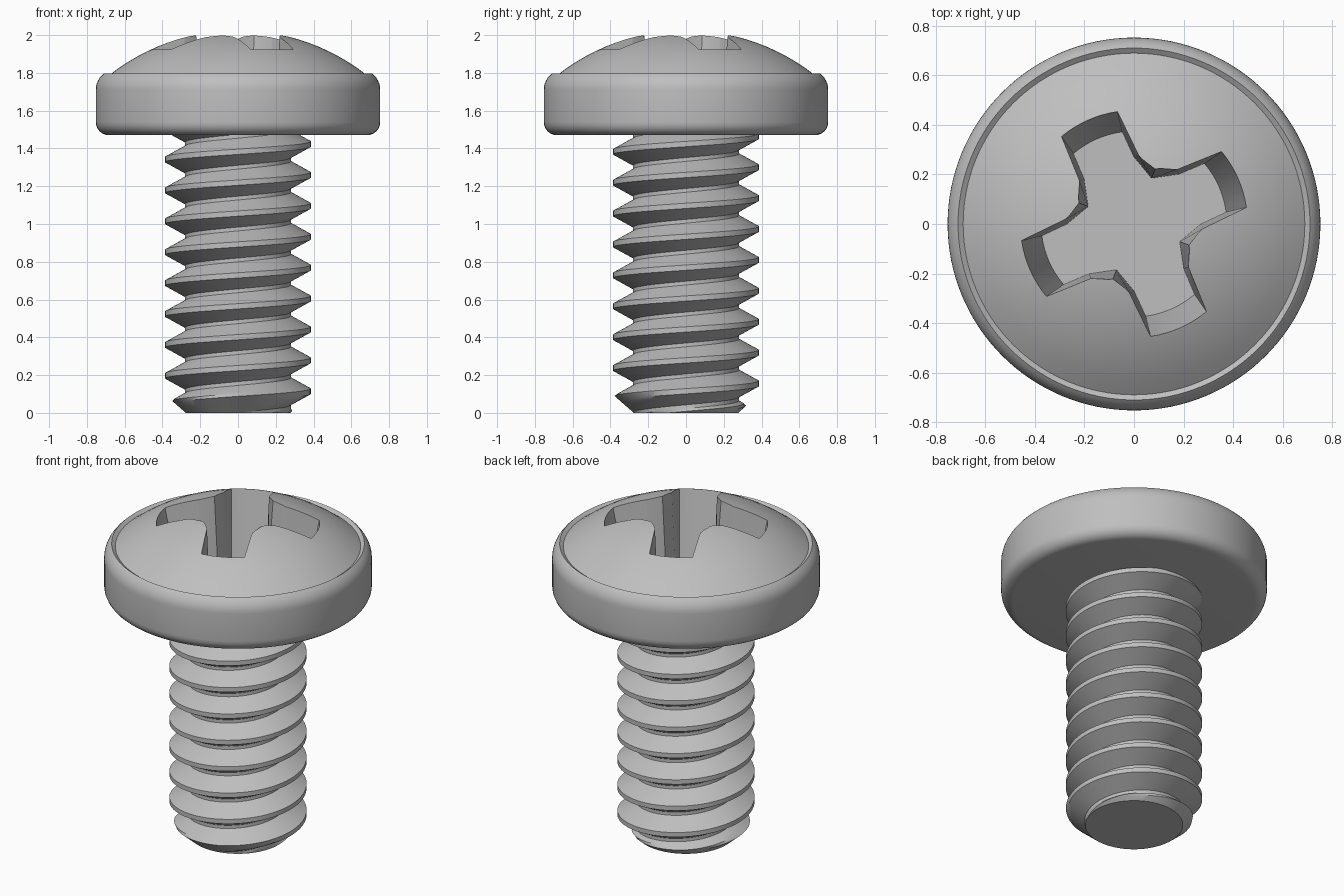
import bpy, bmesh
from math import sin, cos, pi, asin, sqrt, radians, ceil

cube = bpy.data.objects.get("Cube")
if cube:
    bpy.data.objects.remove(cube)

steel = bpy.data.materials.new("plain_grey_steel")
steel.use_nodes = True
COLOUR = (0.52, 0.52, 0.52, 1)
steel.diffuse_color = COLOUR
steel.node_tree.nodes["Principled BSDF"].inputs["Base Color"].default_value = COLOUR


def finish(bm, name):
    """Weld, orient and link a mesh as a named object."""
    bmesh.ops.remove_doubles(bm, verts=bm.verts, dist=0.0002)
    bmesh.ops.recalc_face_normals(bm, faces=bm.faces)
    mesh = bpy.data.meshes.new(name)
    bm.to_mesh(mesh)
    bm.free()
    mesh.materials.append(steel)
    obj = bpy.data.objects.new(name, mesh)
    bpy.context.collection.objects.link(obj)
    return obj


def activate(obj):
    bpy.ops.object.select_all(action='DESELECT')
    obj.select_set(True)
    bpy.context.view_layer.objects.active = obj


def arc(cx, cz, radius, start, end, count):
    return [(cx + radius * cos(radians(start + (end - start) * i / count)),
             cz + radius * sin(radians(start + (end - start) * i / count)))
            for i in range(count + 1)]


# Pan head: lathed profile with rounded rim and shallow dome
HEAD_BASE, HEAD_R, DOME_R, APEX = 1.47, 0.753, 1.1, 2.025
profile = [(0, HEAD_BASE)]
profile += arc(HEAD_R - 0.07, HEAD_BASE + 0.07, 0.07, -90, 0, 6)
profile += arc(HEAD_R - 0.11, 1.71, 0.11, 0, 52, 6)
for i in range(14):
    r = 0.69 * (1 - i / 13)
    profile.append((r, APEX - DOME_R + sqrt(DOME_R ** 2 - r ** 2)))

bm = bmesh.new()
verts = [bm.verts.new((r, 0, z)) for r, z in profile]
edges = [bm.edges.new(pair) for pair in zip(verts, verts[1:])]
bmesh.ops.spin(bm, geom=verts + edges, cent=(0, 0, 0), axis=(0, 0, 1),
               angle=2 * pi, steps=128)
head = finish(bm, "pan_head")


# Cross recess: tapered four-armed cutter
def cross_outline(f):
    """Outline of the cross; f is 0 at the floor and about 1 at the dome."""
    tip, width = 0.375 + 0.088 * f, 0.108 + 0.016 * f
    corner, diagonal = 0.11 + 0.018 * f, 0.14 + 0.025 * f
    half = asin(width / tip)
    arm = [(0.248, -corner)]
    arm += [(tip * cos(half * k / 4), tip * sin(half * k / 4)) for k in range(-4, 5)]
    arm += [(0.248, corner), (diagonal, diagonal)]
    points = []
    for k in range(4):
        a = radians(24 + 90 * k)
        points += [(u * cos(a) - v * sin(a), u * sin(a) + v * cos(a)) for u, v in arm]
    return points


bm = bmesh.new()
low, high = [[bm.verts.new((x, y, z)) for x, y in cross_outline(f)]
             for z, f in ((1.5, 0), (2.1, 1.35))]
bm.faces.new(low)
bm.faces.new(high)
for i in range(len(low)):
    j = (i + 1) % len(low)
    bm.faces.new((low[i], low[j], high[j], high[i]))
cutter = finish(bm, "recess_cutter")
cutter.hide_render = True

activate(head)
cut = head.modifiers.new("cross_recess", 'BOOLEAN')
cut.operation = 'DIFFERENCE'
cut.solver = 'EXACT'
cut.object = cutter
bpy.ops.object.modifier_apply(modifier=cut.name)
bpy.data.objects.remove(cutter)

# Threaded shank: right-handed helical sweep, chamfered at the bottom end
PITCH, ROOT, CREST, SHANK_TOP = 0.1636, 0.28, 0.386, 1.485
CREST_HALF, ROOT_HALF, STEPS, FLANK = 0.014, 0.01, 72, 4
tooth = [(-CREST_HALF, CREST)]
rise = PITCH / 2 - CREST_HALF - ROOT_HALF
for i in range(FLANK + 1):
    t = i / FLANK
    tooth.append((CREST_HALF + rise * t, CREST + (ROOT - CREST) * t))
for i in range(FLANK + 1):
    t = i / FLANK
    tooth.append((PITCH / 2 + ROOT_HALF + rise * t, ROOT + (CREST - ROOT) * t))

bm = bmesh.new()
previous = None
for i in range(STEPS * (ceil(SHANK_TOP / PITCH) + 3) + 1):
    angle = 2 * pi * i / STEPS
    start = 0.36 - 4.5 * PITCH + PITCH * i / STEPS
    ring = []
    for dz, r in tooth:
        z = min(max(start + dz, 0), SHANK_TOP)
        r = min(r, 0.276 + 1.15 * z)
        ring.append(bm.verts.new((r * cos(angle), r * sin(angle), z)))
    if previous:
        for k in range(len(ring) - 1):
            quad = (previous[k], ring[k], ring[k + 1], previous[k + 1])
            heights = [v.co.z for v in quad]
            if max(heights) > 0 and min(heights) < SHANK_TOP:
                bm.faces.new(quad)
    previous = ring
bmesh.ops.delete(bm, geom=[v for v in bm.verts if not v.link_faces], context='VERTS')
bmesh.ops.remove_doubles(bm, verts=bm.verts, dist=0.0002)

# Flat end of the shank
bmesh.ops.create_circle(bm, cap_ends=True, segments=STEPS, radius=0.276)
shank = finish(bm, "threaded_shank")

for obj in (head, shank):
    activate(obj)
    bpy.ops.object.shade_smooth_by_angle(angle=radians(30))
